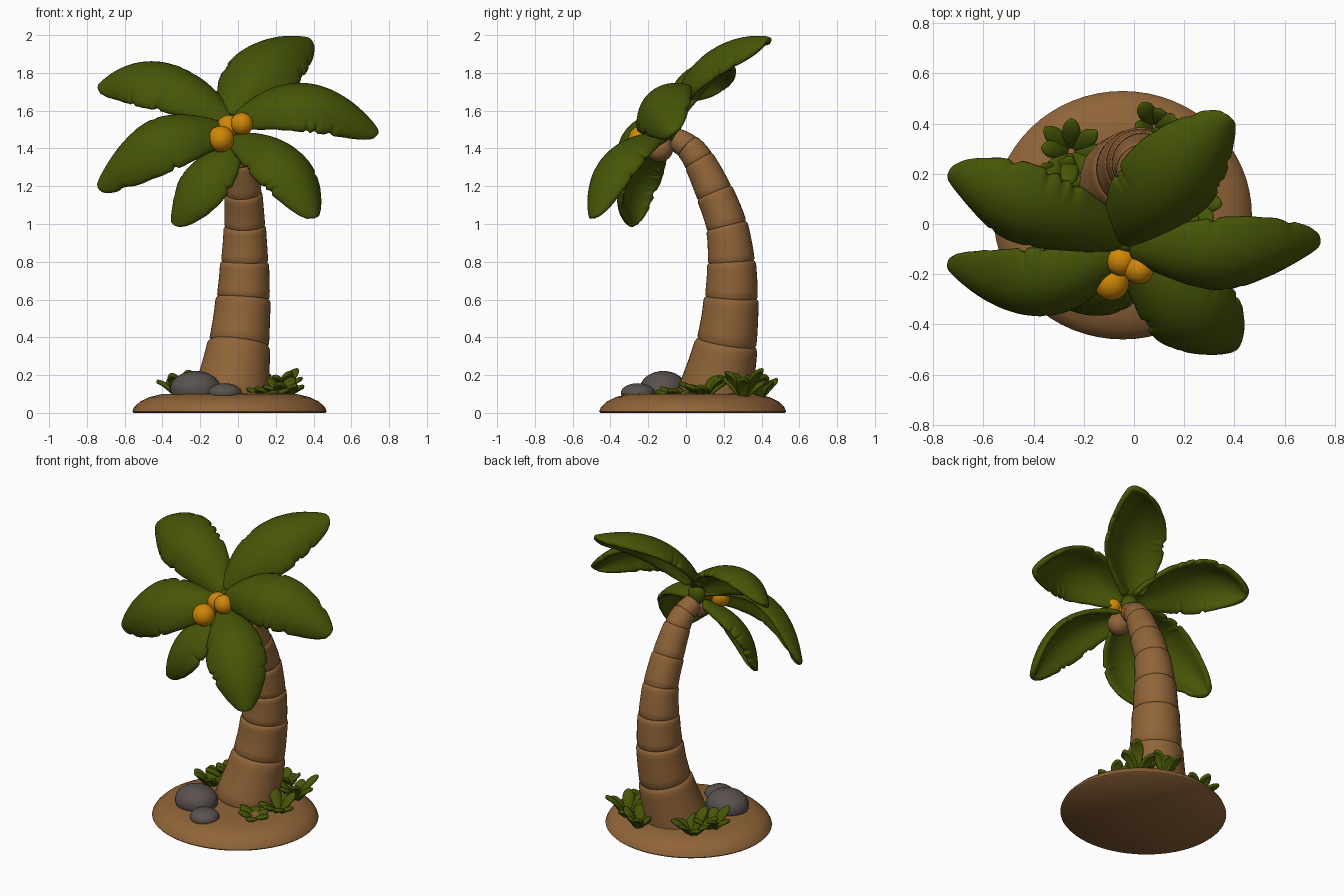
import bpy, bmesh, math, random
from mathutils import Vector as V

if "Cube" in bpy.data.objects:
    bpy.data.objects.remove(bpy.data.objects["Cube"])

random.seed(4)


def material(name, rgb):
    m = bpy.data.materials.new(name)
    m.diffuse_color = (*rgb, 1)
    m.use_nodes = True
    m.node_tree.nodes["Principled BSDF"].inputs["Base Color"].default_value = m.diffuse_color
    return m


GREEN = material("leaf green", (0.062, 0.092, 0.002))
BROWN = material("bark brown", (0.28, 0.128, 0.04))
GREY = material("stone grey", (0.1, 0.083, 0.074))
ORANGE = material("coconut orange", (0.63, 0.24, 0.002))


def finish(bm, name, mat, angle=50):
    me = bpy.data.meshes.new(name)
    bm.to_mesh(me)
    bm.free()
    me.materials.append(mat)
    me.polygons.foreach_set("use_smooth", [True] * len(me.polygons))
    me.set_sharp_from_angle(angle=math.radians(angle))
    ob = bpy.data.objects.new(name, me)
    bpy.context.collection.objects.link(ob)
    return ob


def loft(bm, rings):
    """Skin a list of equal-length point loops, capping both ends."""
    vs = [[bm.verts.new(p) for p in r] for r in rings]
    n = len(vs[0])
    for a, b in zip(vs, vs[1:]):
        for j in range(n):
            k = (j + 1) % n
            bm.faces.new((a[j], a[k], b[k], b[j]))
    bm.faces.new(vs[0][::-1])
    bm.faces.new(vs[-1])


def lerp_table(tab, t):
    for (t0, a), (t1, b) in zip(tab, tab[1:]):
        if t <= t1:
            return a + (b - a) * (t - t0) / (t1 - t0)
    return tab[-1][1]


WIDTH = [(0, .38), (.1, .64), (.25, .87), (.4, .98), (.52, 1), (.65, .96),
         (.8, .8), (.9, .6), (.96, .42), (1, .2)]


def add_leaf(bm, base, mid, tip, hw, hint, nu=44, nv=8, droop=.58, notches=()):
    """Arched sheet along a curve through base, mid and tip; edges droop."""
    base, mid, tip, hint = V(base), V(mid), V(tip), V(hint)
    ctrl = mid * 2 - (base + tip) / 2
    grid = []
    for i in range(nu + 1):
        t = i / nu
        p = base * (1 - t) ** 2 + ctrl * 2 * t * (1 - t) + tip * t * t
        tan = ((ctrl - base) * (1 - t) + (tip - ctrl) * t).normalized()
        side = tan.cross(hint).normalized()
        nor = side.cross(tan)
        w = hw * lerp_table(WIDTH, t)
        row = []
        for j in range(nv + 1):
            s = 2 * j / nv - 1
            k = .86 if abs(s) == 1 and (i, int(s)) in notches else 1
            row.append(bm.verts.new(p + side * s * w * k - nor * droop * w * abs(s) ** 2.2))
        grid.append(row)
    for a, b in zip(grid, grid[1:]):
        for j in range(nv):
            bm.faces.new((a[j], a[j + 1], b[j + 1], b[j]))


def thicken(ob, th):
    m = ob.modifiers.new("thickness", 'SOLIDIFY')
    m.thickness, m.offset = th, -1
    s = ob.modifiers.new("round", 'SUBSURF')
    s.levels = s.render_levels = 1


# Sandy island: flat-bottomed low dome
bm = bmesh.new()
rings = []
for f, z in [(.985, 0), (1, .008), (.98, .03), (.92, .06), (.82, .084), (.69, .1), (.4, .104)]:
    rings.append([(-.045 + .515 * f * math.cos(a), .035 + .495 * f * math.sin(a), z)
                  for a in (2 * math.pi * i / 64 for i in range(64))])
loft(bm, rings)
finish(bm, "island", BROWN)

# Trunk: bent stack of tapered segments with grooves between them (x, y, z, radius)
ST = [(-.038, .15, .065, .207), (.006, .215, .372, .162), (.028, .24, .61, .142),
      (.035, .24, .80, .126), (.036, .215, .99, .109), (.028, .15, 1.165, .098),
      (.015, .068, 1.335, .082), (0, .008, 1.41, .07), (-.015, -.06, 1.45, .06)]


def station(i, t):
    """Smooth interpolation between trunk stations."""
    g = lambda k: V(ST[k]) if 0 <= k < len(ST) else (
        V(ST[0]) * 2 - V(ST[1]) if k < 0 else V(ST[-1]) * 2 - V(ST[-2]))
    a, b, c, d = g(i - 1), g(i), g(i + 1), g(i + 2)
    return .5 * (2 * b + (c - a) * t + (2 * a - 5 * b + 4 * c - d) * t * t
                 + (3 * b - a - 3 * c + d) * t ** 3)


bm = bmesh.new()
rings = []
for i in range(len(ST) - 1):
    for t, k in [(0, .94), (.04, .985), (.2, .995), (.4, 1), (.6, 1.005), (.8, 1.015), (.92, 1.02), (.97, .99)]:
        p = station(i, t)
        tan = (station(i, t + .01) - station(i, t - .01)).to_3d().normalized()
        u = (V((1, 0, 0)) - tan * tan.x).normalized()
        w = tan.cross(u)
        rings.append([p.to_3d() + (u * math.cos(a) + w * math.sin(a)) * p.w * k
                      for a in (2 * math.pi * q / 40 for q in range(40))])
loft(bm, rings)
finish(bm, "trunk", BROWN, 40)

# Palm fronds: base, middle, tip, half width, facing
FRONDS = {
    "frond_upper_left": ((-.04, -.09, 1.57), (-.43, .01, 1.82), (-.75, .195, 1.725), .203, (0, -.6, .8)),
    "frond_lower_left": ((-.03, -.13, 1.51), (-.42, -.315, 1.492), (-.75, -.175, 1.19), .203, (-.3, -.75, .6)),
    "frond_bottom_left": ((-.03, -.13, 1.46), (-.22, -.31, 1.265), (-.35, -.27, .995), .178, (-.5, -.7, .4)),
    "frond_bottom_right": ((-.02, -.14, 1.48), (.255, -.41, 1.375), (.41, -.505, 1.03), .198, (.35, -.65, .6)),
    "frond_right": ((-.02, -.13, 1.56), (.37, -.19, 1.697), (.75, -.08, 1.48), .198, (.1, -.65, .75)),
    "frond_top": ((-.04, -.09, 1.58), (.135, .1, 1.9), (.385, .43, 1.985), .218, (0, -.6, .8)),
}
for name, (b, m, t, hw, n) in FRONDS.items():
    cuts = {(random.randint(14, 40), random.choice((-1, 1))) for _ in range(6)}
    bm = bmesh.new()
    add_leaf(bm, b, m, t, hw, n, notches=cuts)
    thicken(finish(bm, name, GREEN, 180), .035)


def ball(name, c, r, mat):
    bm = bmesh.new()
    bmesh.ops.create_uvsphere(bm, u_segments=32, v_segments=18, radius=1)
    for v in bm.verts:
        v.co = V([v.co[i] * r[i] + c[i] for i in range(3)])
    return finish(bm, name, mat, 180)


# Crown heart joining the fronds, and coconuts
ball("crown_heart", (-.03, -.075, 1.51), (.06, .05, .07), GREEN)
ball("coconut_low", (-.09, -.235, 1.45), (.07,) * 3, ORANGE)
ball("coconut_left", (-.05, -.145, 1.515), (.062,) * 3, ORANGE)
ball("coconut_right", (.02, -.18, 1.53), (.06,) * 3, ORANGE)
ball("coconut_under", (.0, -.14, 1.40), (.072,) * 3, BROWN)

# Stones
ball("large_stone", (-.225, -.12, .125), (.135, .125, .097), GREY)
ball("small_stone", (-.07, -.255, .105), (.09, .09, .052), GREY)

# Grass clumps: centre, blade count, blade length, height
CLUMPS = [(.16, -.05, 6, .11, .055), (.24, .1, 7, .13, .12), (.22, .3, 7, .14, .14),
          (-.25, .29, 8, .16, .14), (.08, .39, 6, .1, .12), (-.31, .16, 6, .12, .14)]
for q, (cx, cy, n, L, H) in enumerate(CLUMPS):
    bm = bmesh.new()
    for i in range(n):
        a = 2 * math.pi * (i + random.uniform(-.25, .25)) / n
        l, h = L * random.uniform(.75, 1.1), H * random.uniform(.5, 1.1)
        d = V((math.cos(a), math.sin(a), 0))
        b = V((cx, cy, .085))
        add_leaf(bm, b, b + d * l * .5 + V((0, 0, h * .75)), b + d * l + V((0, 0, h)),
                 .042, V((0, 0, 1)) - d * .3, nu=8, nv=4, droop=.3)
    thicken(finish(bm, "grass_clump_%d" % (q + 1), GREEN, 180), .022)
